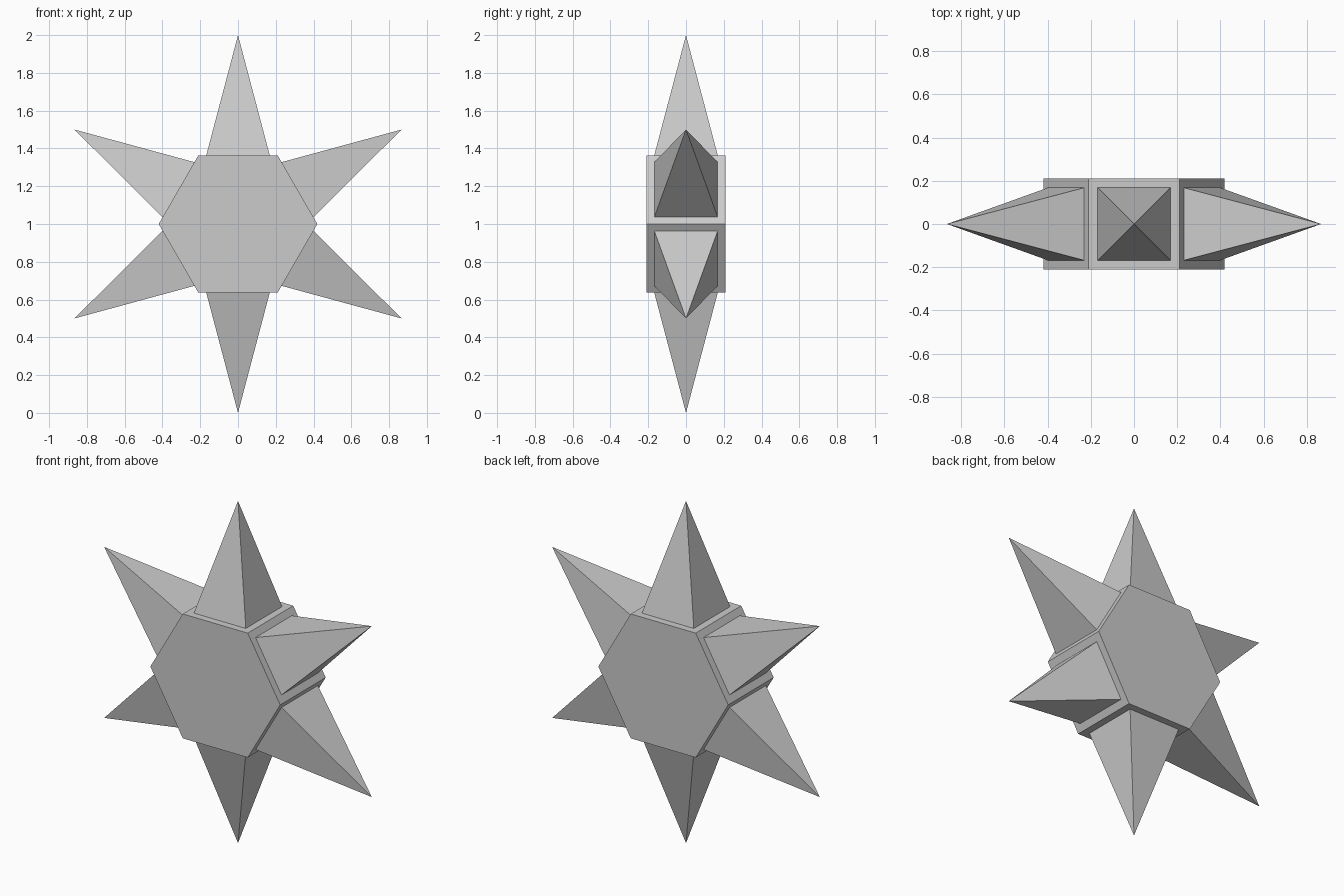
import bpy, bmesh, math
from mathutils import Matrix

if "Cube" in bpy.data.objects:
    bpy.data.objects.remove(bpy.data.objects["Cube"])

RADIUS = 0.42                       # hexagon corner radius, also the prism depth
APOTHEM = RADIUS * math.cos(math.radians(30))
RIM = 0.042                         # flat border around each spike

# Hexagonal core: flat sides up and down, caps facing front and back
bm = bmesh.new()
turn = Matrix.Rotation(math.radians(30), 4, 'Y') @ Matrix.Rotation(math.radians(90), 4, 'X')
bmesh.ops.create_cone(bm, cap_ends=True, segments=6, radius1=RADIUS,
                      radius2=RADIUS, depth=RADIUS,
                      matrix=Matrix.Translation((0, 0, 1)) @ turn)
bm.normal_update()

# Spikes: inset each square side, then raise its middle to a point
sides = [f for f in bm.faces if len(f.verts) == 4]
bmesh.ops.inset_individual(bm, faces=sides, thickness=RIM, use_even_offset=True)
bm.normal_update()
tips = bmesh.ops.poke(bm, faces=sides)["verts"]
for tip in tips:
    out = tip.co.copy()
    out.z -= 1
    tip.co += out.normalized() * (1 - APOTHEM)
bmesh.ops.recalc_face_normals(bm, faces=bm.faces)

mesh = bpy.data.meshes.new("spiked_hexagon_star")
bm.to_mesh(mesh)
bm.free()
star = bpy.data.objects.new("spiked_hexagon_star", mesh)
bpy.context.collection.objects.link(star)
